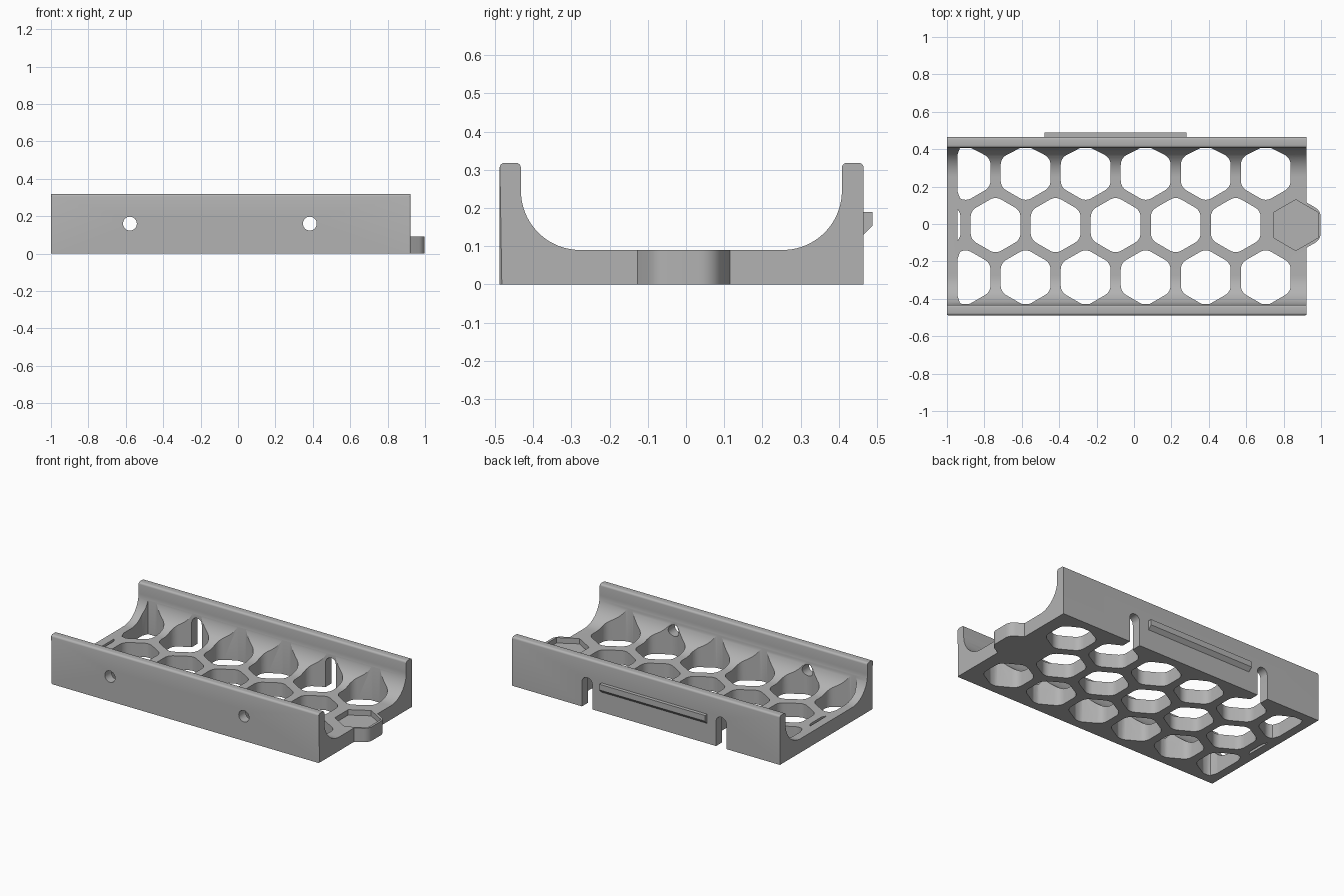
import bpy, bmesh
from math import sin, cos, radians, sqrt

cube = bpy.data.objects.get("Cube")
if cube:
    bpy.data.objects.remove(cube, do_unlink=True)

grey = bpy.data.materials.new("plain grey")
grey.use_nodes = True
colour = (0.45, 0.45, 0.45, 1)
grey.diffuse_color = colour
grey.node_tree.nodes["Principled BSDF"].inputs["Base Color"].default_value = colour


def arc(cx, cy, r, a0, a1, n):
    return [(cx + r * cos(radians(a0 + (a1 - a0) * i / n)),
             cy + r * sin(radians(a0 + (a1 - a0) * i / n))) for i in range(n + 1)]


def hexagon(cx, cy, size, fillet):
    """Hexagon with points towards +y and -y and rounded corners."""
    pts = []
    for k in range(6):
        a = 30 + 60 * k
        d = size - fillet * 2 / sqrt(3)
        pts += arc(cx + d * cos(radians(a)), cy + d * sin(radians(a)), fillet, a - 30, a + 30, 6)
    return pts


def clamp(pts, x0, x1, y0, y1):
    out = []
    for x, y in pts:
        p = (min(max(x, x0), x1), min(max(y, y0), y1))
        if not out or (abs(p[0] - out[-1][0]) + abs(p[1] - out[-1][1])) > 1e-5:
            out.append(p)
    return out


def prism(bm, pts, axis, lo, hi):
    """Extrude a 2D outline along one axis from lo to hi."""
    place = {"x": lambda u, v, w: (w, u, v),
             "y": lambda u, v, w: (u, w, v),
             "z": lambda u, v, w: (u, v, w)}[axis]
    a = [bm.verts.new(place(u, v, lo)) for u, v in pts]
    b = [bm.verts.new(place(u, v, hi)) for u, v in pts]
    bm.faces.new(a)
    bm.faces.new(b[::-1])
    for i in range(len(a)):
        j = (i + 1) % len(a)
        bm.faces.new((a[j], a[i], b[i], b[j]))


def make(name, bm):
    bmesh.ops.remove_doubles(bm, verts=bm.verts, dist=1e-6)
    bmesh.ops.recalc_face_normals(bm, faces=bm.faces)
    mesh = bpy.data.meshes.new(name)
    bm.to_mesh(mesh)
    bm.free()
    mesh.materials.append(grey)
    obj = bpy.data.objects.new(name, mesh)
    bpy.context.scene.collection.objects.link(obj)
    return obj


def boolean(target, bm, operation):
    tool = make("helper", bm)
    tool.hide_render = True
    mod = target.modifiers.new("cut", "BOOLEAN")
    mod.object, mod.operation, mod.solver = tool, operation, "EXACT"
    bpy.context.view_layer.objects.active = target
    bpy.ops.object.modifier_apply(modifier=mod.name)
    bpy.data.objects.remove(tool, do_unlink=True)


LEFT, RIGHT = -1.0, 0.922
FRONT, BACK = -0.488, 0.465
IN_F, IN_B = -0.432, 0.408
TOP, FLOOR, SWEEP = 0.318, 0.09, 0.155
EDGE = 0.013
HX, HY, PITCH, ROW, SIZE = 0.865, -0.006, 0.321, 0.28, 0.154

# Channel body: floor, two walls, swept inner corners, rounded wall tops
profile = [(FRONT, 0), (BACK, 0)]
profile += arc(BACK - EDGE, TOP - EDGE, EDGE, 0, 90, 4)
profile += arc(IN_B + EDGE, TOP - EDGE, EDGE, 90, 180, 4)
profile += arc(IN_B - SWEEP, FLOOR + SWEEP, SWEEP, 0, -90, 20)
profile += arc(IN_F + SWEEP, FLOOR + SWEEP, SWEEP, 270, 180, 20)
profile += arc(IN_F - EDGE, TOP - EDGE, EDGE, 0, 90, 4)
profile += arc(FRONT + EDGE, TOP - EDGE, EDGE, 90, 180, 4)
bm = bmesh.new()
prism(bm, profile, "x", LEFT, RIGHT)
corners = [e for e in bm.edges
           if all(abs(v.co.y - FRONT) < 1e-4 for v in e.verts)
           and abs(e.verts[0].co.z - e.verts[1].co.z) > 0.2]
bmesh.ops.bevel(bm, geom=corners, offset=0.006, segments=1, affect="EDGES")
tray = make("honeycomb_tray", bm)

# Hexagonal end tab
bm = bmesh.new()
prism(bm, clamp(hexagon(HX, HY, SIZE, 0.06), 0.85, 2, -1, 1), "z", 0, FLOOR)
boolean(tray, bm, "UNION")

# Honeycomb openings through the floor and swept corners
bm = bmesh.new()
for row in (-1, 0, 1):
    for i in range(1, 7):
        x = HX - PITCH * i + (PITCH / 2 if row else 0)
        outline = hexagon(x, HY + row * ROW, SIZE, 0.06)
        prism(bm, clamp(outline, -0.945, 1, IN_F + 0.003, IN_B - 0.002), "z", -0.1, 0.5)
    if row:
        outline = hexagon(HX - PITCH * 5.5, HY + row * ROW, SIZE, 0.06)
        if not any(abs(HX - PITCH * i + PITCH / 2 - HX + PITCH * 5.5) < 1e-4 for i in range(1, 7)):
            prism(bm, clamp(outline, -0.945, 1, IN_F, IN_B), "z", -0.1, 0.5)
boolean(tray, bm, "DIFFERENCE")

# Round screw holes in the front wall, open slots in the back wall
bm = bmesh.new()
for x in (-0.578, 0.384):
    prism(bm, arc(x, 0.16, 0.037, 0, 348.75, 31), "y", -0.6, -0.37)
    slot = arc(x, 0.16, 0.037, 0, 180, 16) + [(x - 0.037, -0.1), (x + 0.037, -0.1)]
    prism(bm, slot, "y", 0.37, 0.6)
boolean(tray, bm, "DIFFERENCE")

# Shallow hexagonal pocket in the tab
bm = bmesh.new()
prism(bm, [(HX + 0.136 * cos(radians(a)), HY + 0.136 * sin(radians(a)))
           for a in range(30, 390, 60)], "z", FLOOR - 0.035, 0.3)
boolean(tray, bm, "DIFFERENCE")

# Catch ridge on the back wall, chamfered underneath
bm = bmesh.new()
prism(bm, [(BACK - 0.005, 0.19), (0.488, 0.19), (0.488, 0.153), (BACK, 0.13), (BACK - 0.005, 0.13)],
      "x", -0.478, 0.28)
ridge = make("catch_ridge", bm)

bpy.ops.object.select_all(action="DESELECT")
tray.select_set(True)
bpy.context.view_layer.objects.active = tray
bpy.ops.object.shade_smooth_by_angle(angle=radians(28))
